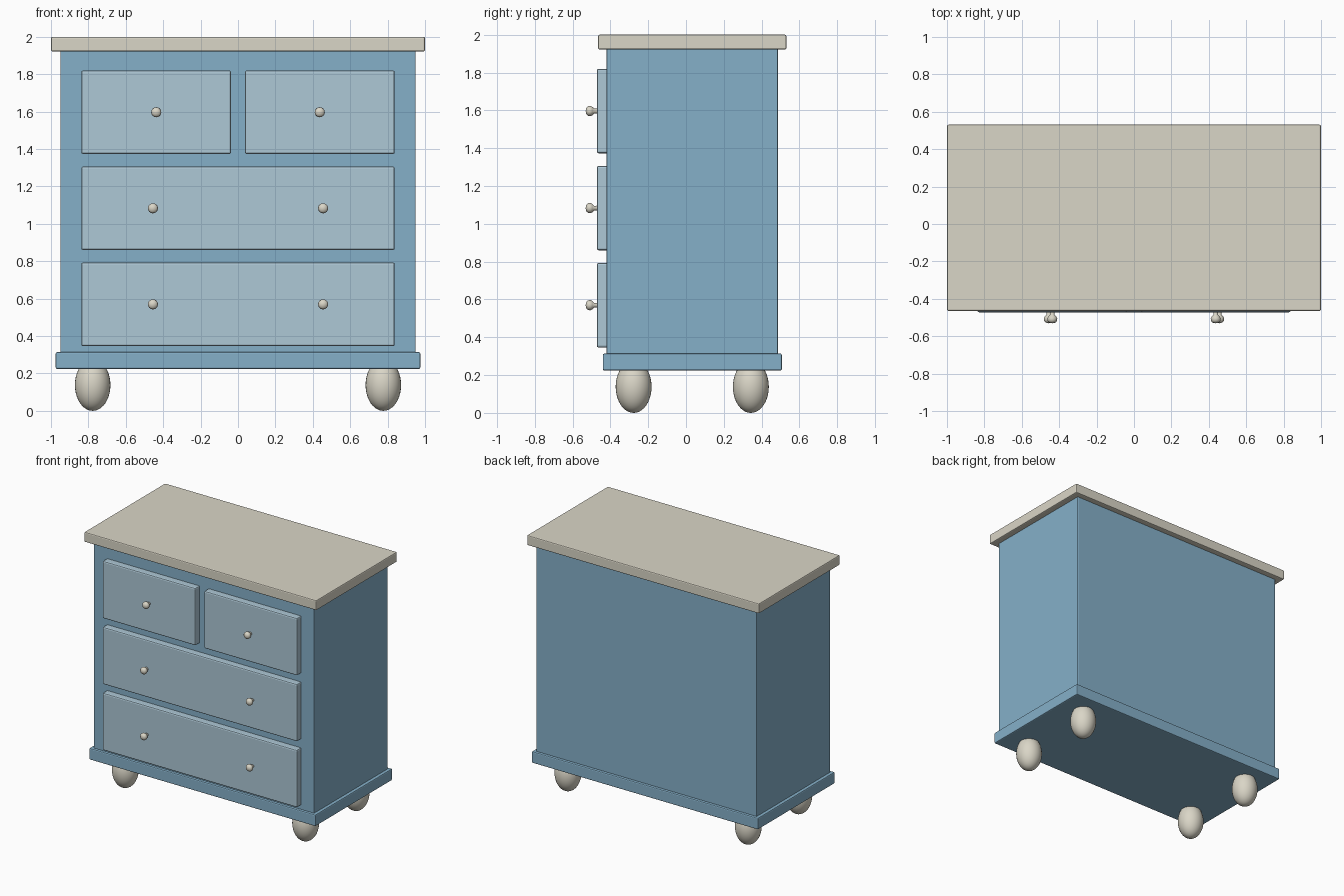
import bpy
import bmesh
from math import radians, tau
from mathutils import Matrix, Vector

if "Cube" in bpy.data.objects:
    bpy.data.objects.remove(bpy.data.objects["Cube"], do_unlink=True)


def make_material(name, rgb):
    mat = bpy.data.materials.new(name)
    mat.use_nodes = True
    colour = (*rgb, 1)
    mat.diffuse_color = colour
    mat.node_tree.nodes["Principled BSDF"].inputs["Base Color"].default_value = colour
    return mat


cream = make_material("cream", (0.70, 0.67, 0.57))
blue = make_material("blue paint", (0.235, 0.434, 0.584))
pale_blue = make_material("pale blue paint", (0.423, 0.578, 0.672))


def finish(name, bm, mat):
    bmesh.ops.recalc_face_normals(bm, faces=bm.faces)
    mesh = bpy.data.meshes.new(name)
    bm.to_mesh(mesh)
    bm.free()
    mesh.materials.append(mat)
    obj = bpy.data.objects.new(name, mesh)
    bpy.context.collection.objects.link(obj)
    return obj


def smooth(obj, angle=40):
    bpy.ops.object.select_all(action="DESELECT")
    obj.select_set(True)
    bpy.context.view_layer.objects.active = obj
    bpy.ops.object.shade_smooth_by_angle(angle=radians(angle))


def box(name, xs, ys, zs, mat, bevel):
    """Bevelled box between the given limits on each axis."""
    low, high = (Vector(p) for p in zip(xs, ys, zs))
    bm = bmesh.new()
    size = Matrix.Diagonal((*(high - low), 1))
    bmesh.ops.create_cube(bm, size=1, matrix=Matrix.Translation((low + high) / 2) @ size)
    obj = finish(name, bm, mat)
    mod = obj.modifiers.new("soft edges", "BEVEL")
    mod.width = bevel
    mod.segments = 2
    return obj


def knob(name, x, z):
    """Round knob on a short stem, turned about the y axis."""
    profile = [(0, -0.44), (0.014, -0.44), (0.012, -0.485), (0.022, -0.495),
               (0.027, -0.505), (0.026, -0.517), (0.018, -0.527), (0, -0.531)]
    bm = bmesh.new()
    verts = [bm.verts.new((x + r, y, z)) for r, y in profile]
    edges = [bm.edges.new(pair) for pair in zip(verts, verts[1:])]
    bmesh.ops.spin(bm, geom=verts + edges, cent=(x, 0, z), axis=(0, 1, 0),
                   angle=tau, steps=24)
    bmesh.ops.remove_doubles(bm, verts=bm.verts, dist=0.0001)
    smooth(finish(name, bm, cream), 50)


def foot(name, x, y):
    """Egg-shaped foot whose top is hidden inside the plinth."""
    bm = bmesh.new()
    place = Matrix.Translation((x, y, 0.138)) @ Matrix.Diagonal((0.095, 0.095, 0.138, 1))
    bmesh.ops.create_uvsphere(bm, u_segments=32, v_segments=20, radius=1, matrix=place)
    smooth(finish(name, bm, cream))


# Carcass
box("top_board", (-1, 1), (-0.465, 0.531), (1.922, 2), cream, 0.008)
box("cabinet_body", (-0.95, 0.95), (-0.42, 0.487), (0.28, 1.93), blue, 0.006)
box("plinth", (-0.975, 0.975), (-0.44, 0.507), (0.224, 0.314), blue, 0.008)

# Drawer fronts with their knobs
depth = (-0.472, -0.41)
rows = {"upper": (1.373, 1.82), "middle": (0.86, 1.306), "lower": (0.346, 0.793)}
for row, zs in rows.items():
    z_mid = sum(zs) / 2
    if row == "upper":
        box("upper_left_drawer", (0.037, 0.838), depth, zs, pale_blue, 0.01)
        box("upper_right_drawer", (-0.838, -0.037), depth, zs, pale_blue, 0.01)
    else:
        box(row + "_drawer", (-0.838, 0.838), depth, zs, pale_blue, 0.01)
    offset = 0.437 if row == "upper" else 0.455
    for side, sign in (("left", 1), ("right", -1)):
        knob(f"{row}_{side}_knob", sign * offset, z_mid)

# Feet
for end, y in (("front", -0.277), ("back", 0.343)):
    for side, sign in (("left", 1), ("right", -1)):
        foot(f"{end}_{side}_foot", sign * 0.777, y)
